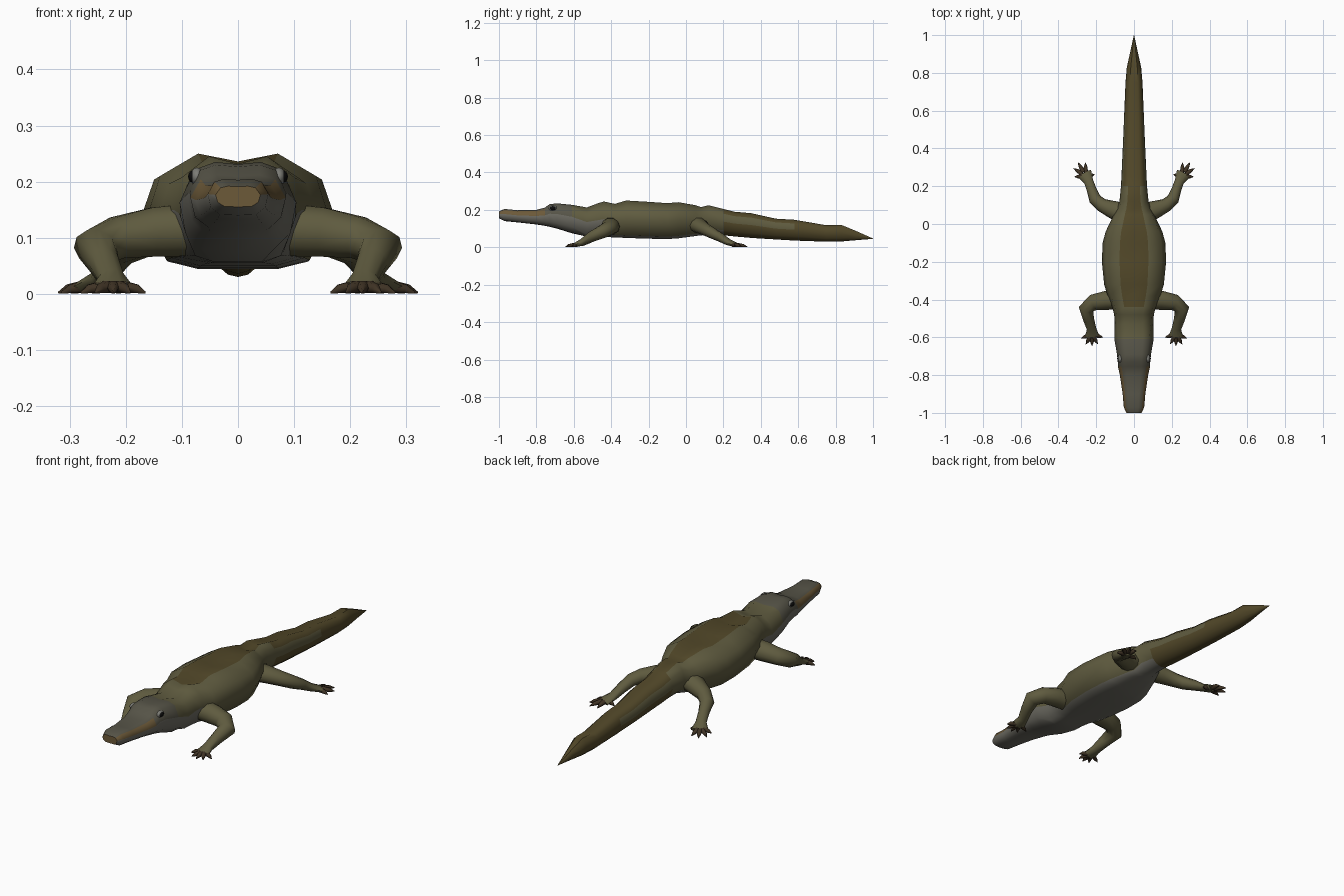
import bpy, bmesh, math
from mathutils import Vector

if "Cube" in bpy.data.objects:
    bpy.data.objects.remove(bpy.data.objects["Cube"])


def mat(name, r, g, b):
    m = bpy.data.materials.new(name)
    m.diffuse_color = (r, g, b, 1)
    m.use_nodes = True
    m.node_tree.nodes["Principled BSDF"].inputs["Base Color"].default_value = m.diffuse_color
    return m


OLIVE = mat("olive", .115, .105, .05)
BROWN = mat("brown", .085, .065, .022)
BELLY = mat("belly_grey", .15, .145, .12)
HEAD = mat("head_grey", .095, .09, .065)
LIP = mat("lip", .15, .10, .04)
CLAW = mat("claw", .05, .033, .018)
BLACK = mat("eye_black", .004, .004, .004)
RIM = mat("eye_rim", .2, .2, .18)


def finish(name, bm, mats, angle=60, mirror=False):
    bmesh.ops.recalc_face_normals(bm, faces=bm.faces)
    me = bpy.data.meshes.new(name)
    bm.to_mesh(me)
    bm.free()
    ob = bpy.data.objects.new(name, me)
    bpy.context.collection.objects.link(ob)
    for m in mats:
        me.materials.append(m)
    bpy.ops.object.select_all(action='DESELECT')
    ob.select_set(True)
    bpy.context.view_layer.objects.active = ob
    bpy.ops.object.shade_smooth_by_angle(angle=math.radians(angle))
    if mirror:
        ob.modifiers.new("mirror", 'MIRROR')
    return ob


def skin(bm, rings, pick):
    """Bridge rings of points, cap both ends; pick(ring, side) gives the material."""
    vs = [[bm.verts.new(p) for p in r] for r in rings]
    n = len(vs[0])
    for i in range(len(vs) - 1):
        for j in range(n):
            k = (j + 1) % n
            f = bm.faces.new((vs[i][j], vs[i][k], vs[i + 1][k], vs[i + 1][j]))
            f.material_index = pick(i, j)
    for i, r in ((0, vs[0]), (len(vs) - 2, vs[-1])):
        bm.faces.new(r).material_index = pick(i, 2)


def tube(bm, path, sides, material):
    """Tapered limb: path of (point, side radius, up radius)."""
    pts = [Vector(p[0]) for p in path]
    rings = []
    for i, (p, rs, ru) in enumerate(path):
        t = (pts[min(i + 1, len(pts) - 1)] - pts[max(i - 1, 0)]).normalized()
        s = t.cross(Vector((0, 0, 1))).normalized()
        u = s.cross(t)
        ring = []
        for k in range(sides):
            a = 2 * math.pi * k / sides
            v = pts[i] + s * rs * math.cos(a) + u * ru * math.sin(a)
            v.z = max(v.z, 0)
            ring.append(v)
        rings.append(ring)
    skin(bm, rings, lambda i, j: material)


# Body, head and tail: half cross-sections as fractions of width and height
SHAPES = {
    "h": [(0, .97), (.45, 1), (.78, .92), (1, .58), (.9, .22), (.6, .02), (0, 0)],
    "b": [(0, .93), (.45, 1), (.88, .8), (1, .5), (.75, .07), (.42, 0), (0, 0)],
    "t": [(0, .94), (.45, 1), (.84, .82), (1, .52), (.75, .2), (.4, .05), (0, 0)],
}
# y, half width, top, bottom, shape
STATIONS = [
    (-1.0, .04, .192, .155, "h"), (-.97, .054, .205, .14, "h"),
    (-.9, .06, .198, .133, "h"), (-.8, .075, .2, .122, "h"),
    (-.755, .085, .212, .115, "h"), (-.73, .086, .23, .11, "h"),
    (-.69, .09, .235, .1, "h"), (-.61, .104, .227, .075, "h"),
    (-.53, .102, .213, .057, "b"), (-.48, .105, .232, .055, "b"),
    (-.44, .115, .245, .055, "b"), (-.38, .14, .232, .053, "b"),
    (-.32, .158, .25, .05, "b"), (-.2, .17, .243, .046, "b"),
    (-.1, .166, .236, .044, "b"), (-.04, .15, .241, .048, "b"),
    (.05, .107, .225, .06, "b"), (.08, .09, .215, .064, "b"),
    (.12, .077, .225, .066, "t"), (.2, .069, .205, .064, "t"),
    (.26, .066, .19, .058, "t"), (.35, .062, .182, .05, "t"),
    (.48, .056, .153, .042, "t"), (.58, .052, .147, .036, "t"),
    (.75, .045, .118, .03, "t"), (.83, .038, .12, .031, "t"),
    (.91, .02, .087, .038, "t"), (1.0, .001, .047, .045, "t"),
]
rings = []
for y, w, top, bot, s in STATIONS:
    half = [(x * w, bot + z * (top - bot)) for x, z in SHAPES[s]]
    full = half + [(-x, z) for x, z in half[-2:0:-1]]
    rings.append([(x, y, z) for x, z in full])


def body_material(i, j):
    y = STATIONS[i][0]
    side = min(j, 11 - j)
    if y < -.62:
        if side == 2 and y < -.76:
            return 4
        return 3 if side < 3 else 2
    if y >= .2:
        return 1 if side != 2 or y > .5 else 0
    if side >= 4 or (side == 3 and y < -.4):
        return 2
    return 1 if side == 0 and y > -.45 else 0


bm = bmesh.new()
skin(bm, rings, body_material)
finish("body", bm, [OLIVE, BROWN, BELLY, HEAD, LIP])


# Legs: limb, flattened foot and pointed toes, mirrored in x
def leg(name, path, tips):
    bm = bmesh.new()
    tube(bm, path, 10, 0)
    foot = Vector(path[-1][0])
    wrist = Vector(path[-2][0])
    base = foot.lerp(wrist, .35)
    for x, y in tips:
        tip = Vector((x, y, .002))
        root = base.lerp(tip, .3)
        mid = base.lerp(tip, .72)
        root.z, mid.z = .013, .009
        tube(bm, [(root, .013, .012), (mid, .009, .009), (tip, .001, .002)], 6, 1)
    finish(name, bm, [OLIVE, CLAW], mirror=True)


leg("front_legs", [
    ((.07, -.40, .115), .05, .05), ((.15, -.405, .11), .05, .046),
    ((.215, -.415, .1), .043, .039), ((.254, -.45, .082), .04, .036),
    ((.24, -.505, .056), .029, .029), ((.225, -.555, .026), .025, .02),
    ((.222, -.598, .011), .04, .011)],
    [(.165, -.6), (.192, -.635), (.222, -.645), (.255, -.637), (.28, -.605)])
leg("hind_legs", [
    ((.04, .05, .125), .058, .045), ((.11, .075, .113), .048, .04),
    ((.17, .1, .098), .036, .034), ((.207, .132, .08), .033, .03),
    ((.224, .18, .055), .026, .025), ((.24, .225, .028), .025, .018),
    ((.263, .268, .011), .04, .011)],
    [(.315, .25), (.32, .295), (.297, .327), (.257, .325), (.208, .262)])


# Eyes: dark flattened ball in a pale rim
def eye_ball(name, x, scale, m):
    bm = bmesh.new()
    bmesh.ops.create_uvsphere(bm, u_segments=12, v_segments=8, radius=1)
    bmesh.ops.scale(bm, vec=scale, verts=bm.verts)
    bmesh.ops.translate(bm, vec=(x, -.712, .209), verts=bm.verts)
    finish(name, bm, [m], mirror=True)


eye_ball("eye_rims", .073, (.012, .022, .016), RIM)
eye_ball("eyes", .077, (.012, .017, .012), BLACK)
